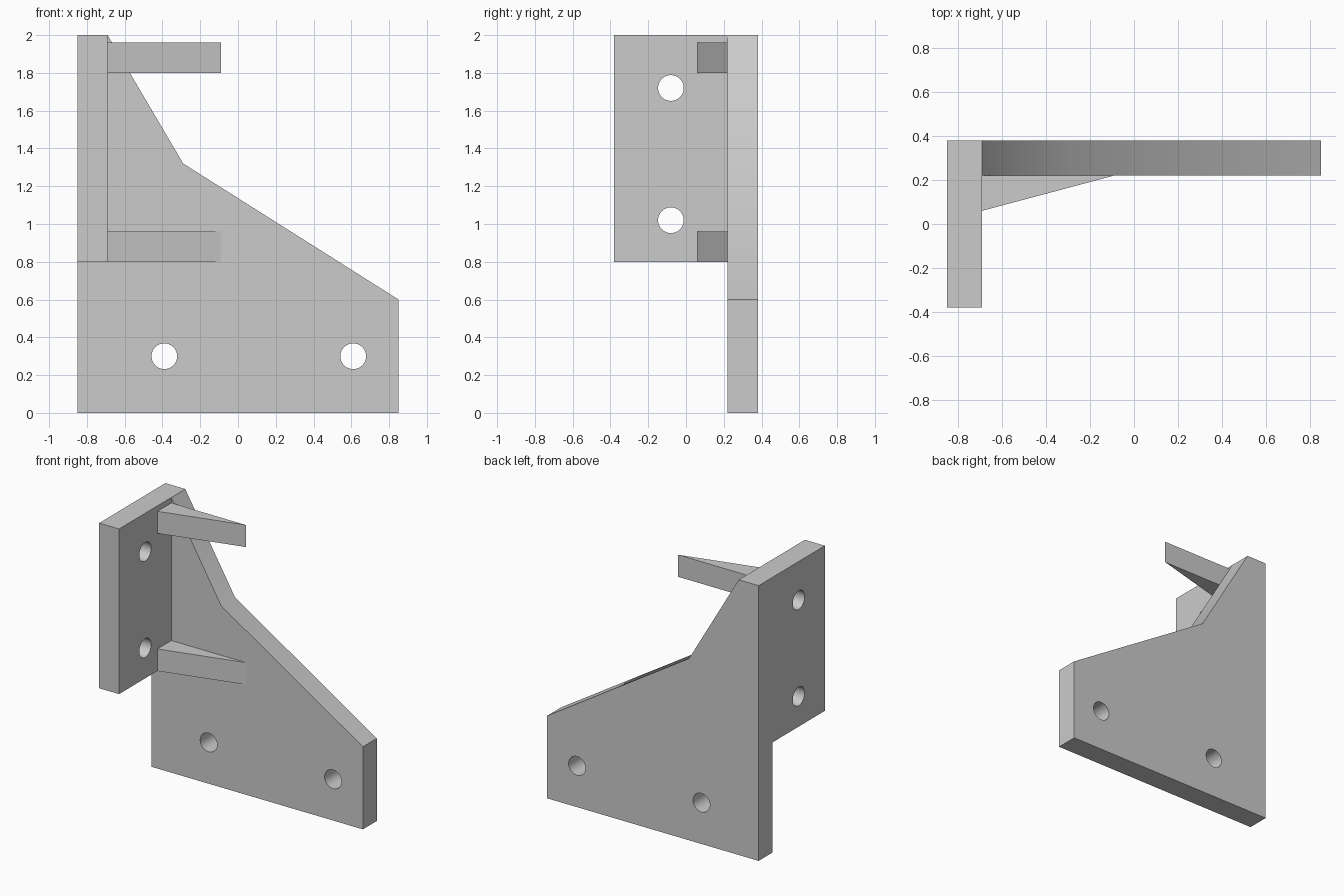
import bpy
import math
from mathutils import Matrix, Vector

cube = bpy.data.objects.get("Cube")
if cube:
    bpy.data.objects.remove(cube, do_unlink=True)

# Single grey material
grey = bpy.data.materials.new("plain grey")
grey.use_nodes = True
colour = (0.6, 0.6, 0.6, 1)
grey.diffuse_color = colour
grey.node_tree.nodes["Principled BSDF"].inputs["Base Color"].default_value = colour

THICK = 0.16
LEFT, RIGHT = -0.85, 0.85
BACK, FRONT = 0.38, -0.38
INNER_X = LEFT + THICK      # inner face of the flange
INNER_Y = BACK - THICK      # front face of the plate
HOLE_RADIUS = 0.068


def prism(name, profile, to_3d, start, end):
    """Extrude a 2D profile between two depths."""
    n = len(profile)
    verts = [to_3d(u, v, d) for d in (start, end) for u, v in profile]
    faces = [tuple(range(n)), tuple(range(2 * n - 1, n - 1, -1))]
    faces += [(i, i + n, (i + 1) % n + n, (i + 1) % n) for i in range(n)]
    mesh = bpy.data.meshes.new(name)
    mesh.from_pydata(verts, [], faces)
    # Turn the solid outward if the profile was wound the other way
    volume = sum(
        (Vector(verts[f[0]]).cross(Vector(verts[f[i]]))).dot(Vector(verts[f[i + 1]]))
        for f in faces for i in range(1, len(f) - 1))
    if volume < 0:
        mesh.flip_normals()
    mesh.materials.append(grey)
    obj = bpy.data.objects.new(name, mesh)
    bpy.context.collection.objects.link(obj)
    return obj


def along_y(u, v, d):
    return (u, d, v)


def along_z(u, v, d):
    return (u, v, d)


def combine(target, tool, operation):
    """Apply a boolean and discard the tool object."""
    bpy.ops.object.select_all(action="DESELECT")
    bpy.context.view_layer.objects.active = target
    target.select_set(True)
    mod = target.modifiers.new(operation.lower(), "BOOLEAN")
    mod.operation = operation
    mod.solver = "EXACT"
    mod.object = tool
    bpy.ops.object.modifier_apply(modifier=mod.name)
    bpy.data.objects.remove(tool, do_unlink=True)


def drill(target, centre, axis):
    """Cut a round bolt hole along the given axis."""
    bpy.ops.mesh.primitive_cylinder_add(vertices=48, radius=HOLE_RADIUS, depth=3 * THICK)
    cutter = bpy.context.object
    cutter.name = "hole_cutter"
    cutter.hide_render = True
    cutter.data.materials.append(grey)
    cutter.data.transform(Matrix.Rotation(math.pi / 2, 4, axis))
    cutter.location = centre
    bpy.context.view_layer.update()
    combine(target, cutter, "DIFFERENCE")


# Gusset-shaped back plate
outline = [(LEFT, 0), (RIGHT, 0), (RIGHT, 0.6), (-0.29, 1.32), (INNER_X, 2), (LEFT, 2)]
body = prism("bracket_body", outline, along_y, INNER_Y, BACK)

# Side flange, merged into the plate
flange = prism("side_flange", [(LEFT, FRONT), (INNER_X, FRONT), (INNER_X, BACK), (LEFT, BACK)],
               along_z, 0.8, 2)
combine(body, flange, "UNION")

# Bolt holes through plate and flange
for x in (-0.39, 0.61):
    drill(body, (x, BACK - THICK / 2, 0.3), "X")
for z in (1.02, 1.72):
    drill(body, (LEFT + THICK / 2, -0.08, z), "Y")

bpy.ops.object.select_all(action="DESELECT")
body.select_set(True)
bpy.context.view_layer.objects.active = body
bpy.ops.object.shade_smooth_by_angle(angle=math.radians(30))

# Wedge ribs in the inner corner
wedge = [(INNER_X, INNER_Y - THICK), (-0.09, INNER_Y), (INNER_X, INNER_Y)]
for name, z in (("lower_rib", 0.8), ("upper_rib", 1.8)):
    prism(name, wedge, along_z, z, z + THICK)
